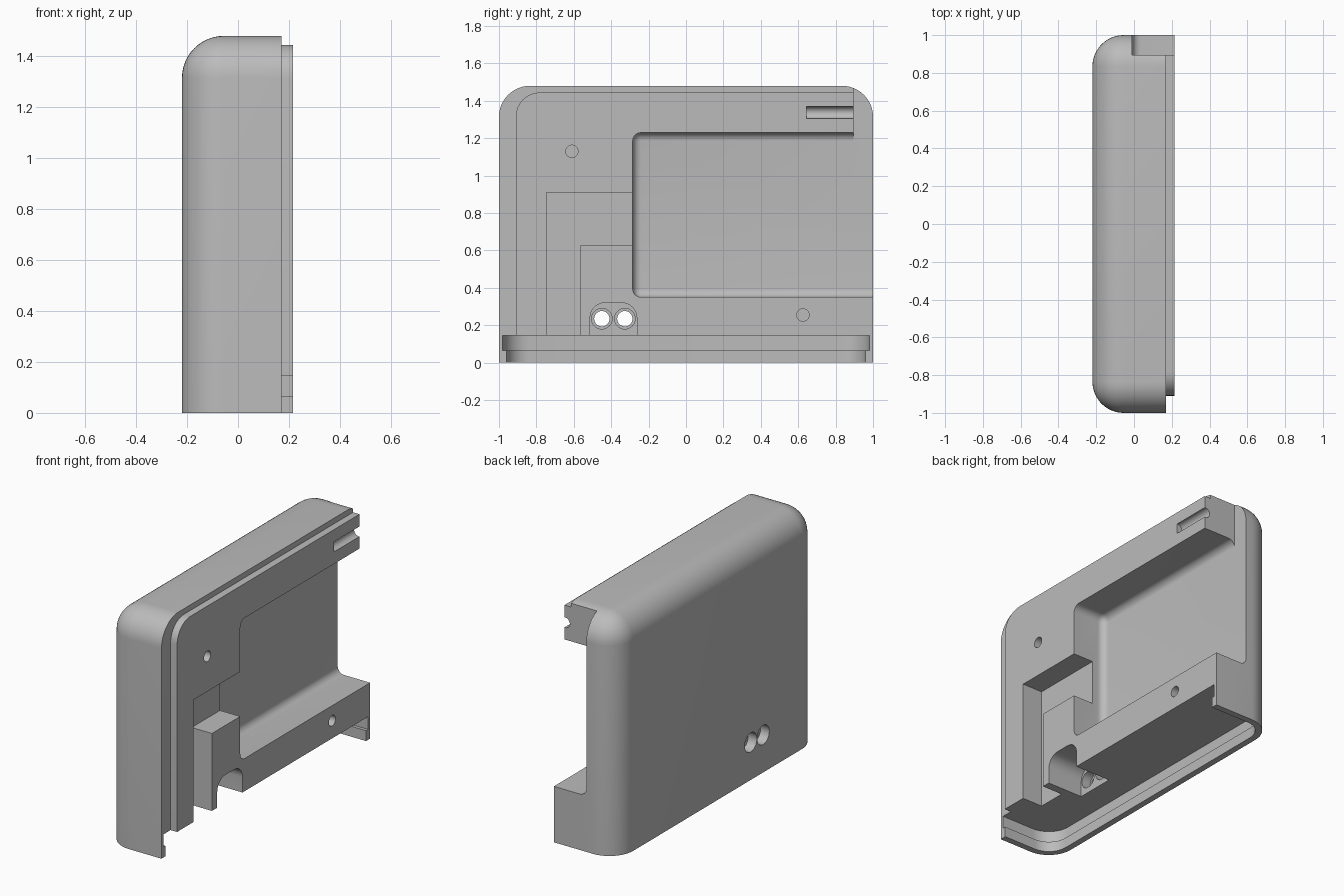
import bpy, bmesh, math
from mathutils import Matrix

old = bpy.data.objects.get("Cube")
if old:
    bpy.data.objects.remove(old, do_unlink=True)

grey = bpy.data.materials.new("plain grey")
grey.use_nodes = True
grey.diffuse_color = (0.5, 0.5, 0.5, 1)
grey.node_tree.nodes["Principled BSDF"].inputs["Base Color"].default_value = (0.5, 0.5, 0.5, 1)


def finish(name, bm):
    bmesh.ops.recalc_face_normals(bm, faces=bm.faces)
    mesh = bpy.data.meshes.new(name)
    bm.to_mesh(mesh)
    bm.free()
    mesh.materials.append(grey)
    obj = bpy.data.objects.new(name, mesh)
    bpy.context.collection.objects.link(obj)
    return obj


def box(name, x, y, z, radius=0, rule=None, segments=8):
    """Box from (min, max) ranges; edges whose midpoint passes the rule are rounded."""
    bm = bmesh.new()
    bmesh.ops.create_cube(bm, size=1)
    for v in bm.verts:
        for i, (lo, hi) in enumerate((x, y, z)):
            v.co[i] = hi if v.co[i] > 0 else lo
    if radius:
        edges = [e for e in bm.edges if rule((e.verts[0].co + e.verts[1].co) / 2)]
        bmesh.ops.bevel(bm, geom=edges, offset=radius, offset_type='OFFSET',
                        segments=segments, profile=0.5, affect='EDGES')
    return finish(name, bm)


def rod(name, x, y, z, radius):
    """Cylinder along x."""
    bm = bmesh.new()
    place = Matrix.Translation(((x[0] + x[1]) / 2, y, z)) @ Matrix.Rotation(math.pi / 2, 4, 'Y')
    bmesh.ops.create_cone(bm, cap_ends=True, segments=32, radius1=radius, radius2=radius,
                          depth=x[1] - x[0], matrix=place)
    return finish(name, bm)


def combine(target, tool, operation='DIFFERENCE'):
    mod = target.modifiers.new(tool.name, 'BOOLEAN')
    mod.operation, mod.solver, mod.object = operation, 'EXACT', tool
    bpy.context.view_layer.objects.active = target
    bpy.ops.object.modifier_apply(modifier=mod.name)
    bpy.data.objects.remove(tool, do_unlink=True)


BACK, EDGE, FACE, TOP = -0.22, 0.17, 0.215, 1.48
FLOOR, SHELF, OUT = -0.01, 0.075, 0.5


def shell_edge(m):
    """Edges round the closed back and the two upper corners."""
    back, top, end = m.x < BACK + 0.01, m.z > TOP - 0.01, abs(m.y) > 0.99
    return (back and (top or end)) or (top and end)


# Rounded shell with the raised mating face
case = box("case_half", (BACK, EDGE), (-1, 1), (0, TOP), 0.165, shell_edge, 12)
combine(case, box("raised_face", (0.1, FACE), (-0.91, 1), (0, 1.445), 0.13,
                  lambda m: m.y < -0.9 and m.z > 1.4), 'UNION')

cutters = [
    # Main pocket with filleted floor, open at the rear end
    box("main_pocket", (FLOOR, OUT), (-0.285, 1.3), (0.35, 1.23), 0.045,
        lambda m: m.x < OUT - 0.01 and m.y < 1.29),
    box("rear_notch", (FLOOR, OUT), (0.895, 1.3), (0.7, 1.6)),
    # Shallow shelf and the channel leading down from it
    box("shelf_pocket", (SHELF, OUT), (-0.745, -0.2), (0.63, 0.91)),
    box("channel", (SHELF, OUT), (-0.745, -0.565), (0.1, 0.7)),
    # Undercut slot for the base, narrower at the rim
    box("base_slot", (-0.20, OUT), (-0.98, 0.98), (0.065, 0.145), 0.145,
        lambda m: m.x < -0.19 and abs(m.y) > 0.97),
    box("base_rim", (-0.18, OUT), (-0.96, 0.96), (-0.1, 0.1), 0.125,
        lambda m: m.x < -0.17 and abs(m.y) > 0.95),
    # Arched bay in front of the port holes
    box("port_bay", (-0.03, OUT), (-0.513, -0.263), (0.1, 0.32), 0.08,
        lambda m: m.z > 0.31 and abs(m.y + 0.388) > 0.1),
]
# Stepped port holes through the back
for i, y in enumerate((-0.45, -0.327)):
    cutters += [rod(f"port_hole_{i}", (-0.4, 0.1), y, 0.235, 0.041),
                rod(f"port_front_{i}", (-0.09, 0.1), y, 0.235, 0.055),
                rod(f"port_back_{i}", (-0.4, -0.16), y, 0.235, 0.06)]
# Blind pin holes
for i, (y, z) in enumerate(((-0.61, 1.13), (0.625, 0.255))):
    cutters.append(rod(f"pin_hole_{i}", (0.09, OUT), y, z, 0.033))
# Half-round groove running out of the rear notch
groove = bmesh.new()
bmesh.ops.create_cone(groove, cap_ends=True, segments=32, radius1=0.032, radius2=0.032, depth=0.4,
                      matrix=Matrix.Translation((FACE - 0.005, 0.845, 1.337))
                      @ Matrix.Rotation(math.pi / 2, 4, 'X'))
cutters.append(finish("groove", groove))

for cutter in cutters:
    combine(case, cutter)

bpy.ops.object.select_all(action='DESELECT')
case.select_set(True)
bpy.context.view_layer.objects.active = case
bpy.ops.object.shade_smooth_by_angle(angle=math.radians(30))
